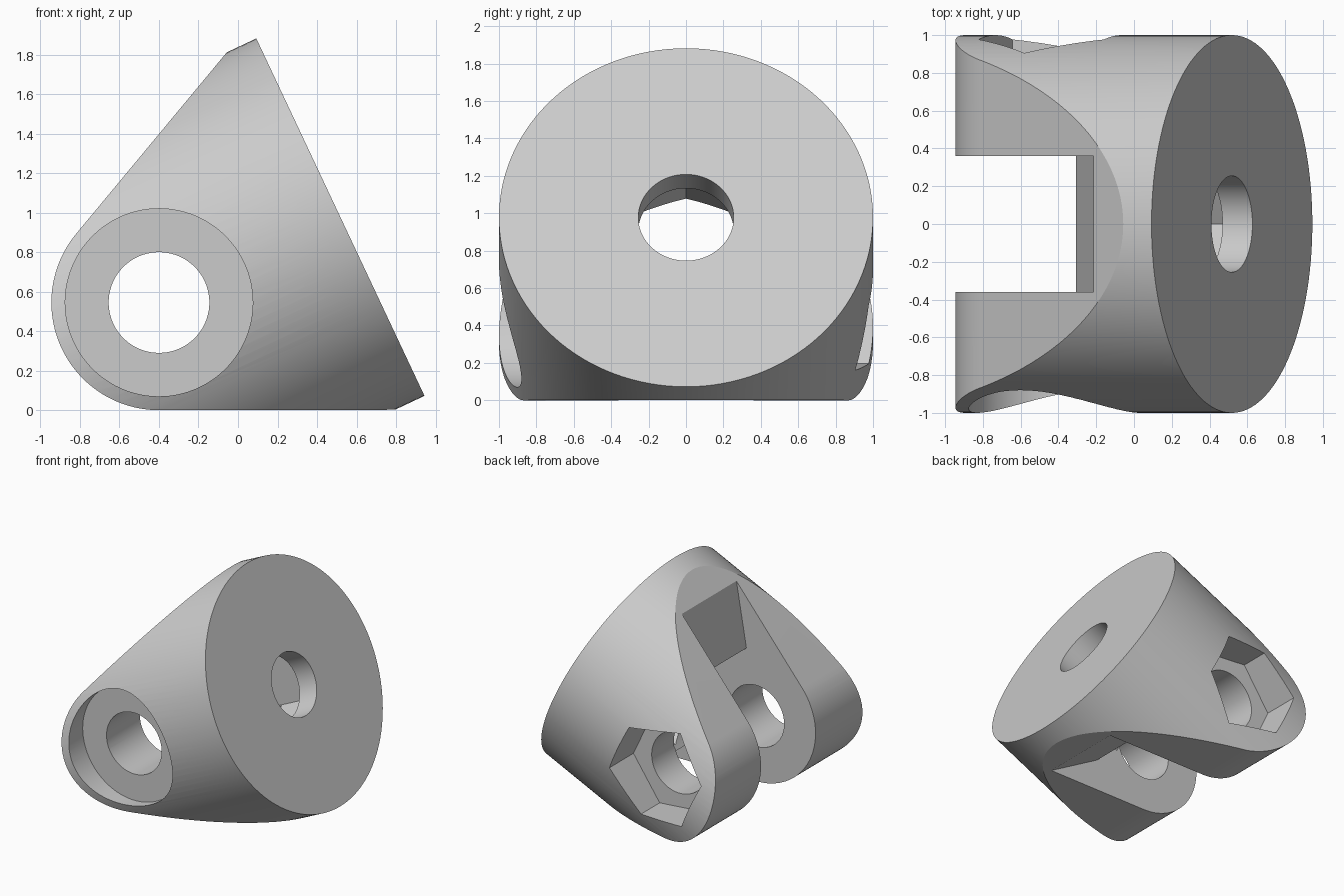
import bpy
import bmesh
from math import sin, cos, pi, radians, acos, atan2, hypot
from mathutils import Matrix

cube = bpy.data.objects.get("Cube")
if cube:
    bpy.data.objects.remove(cube, do_unlink=True)

# Main sizes, in a frame centred on the pivot with x along the disc axis
TILT = radians(25.2)
FACE, SHOULDER = 1.015, 0.85      # disc front and back distances
BARREL, BORE, HEX = 0.545, 0.255, 0.425
SLOT, SWING = 0.36, radians(55)


def arc(radius, start, end, steps):
    return [(radius * cos(start + (end - start) * i / steps),
             radius * sin(start + (end - start) * i / steps)) for i in range(steps + 1)]


def ring(radius, sides, start=0.0):
    return arc(radius, start, start + 2 * pi, sides)[:-1]


def prism(name, points, low, high, axis):
    """Extrude an outline along the x or y axis."""
    bm = bmesh.new()

    def place(p, h):
        return (h, p[0], p[1]) if axis == "x" else (p[0], h, p[1])

    bottom = bm.faces.new([bm.verts.new(place(p, low)) for p in points])
    top = bmesh.ops.extrude_face_region(bm, geom=[bottom])["geom"]
    for v in top:
        if isinstance(v, bmesh.types.BMVert):
            setattr(v.co, axis, high)
    bmesh.ops.recalc_face_normals(bm, faces=bm.faces)
    mesh = bpy.data.meshes.new(name)
    bm.to_mesh(mesh)
    bm.free()
    obj = bpy.data.objects.new(name, mesh)
    bpy.context.collection.objects.link(obj)
    return obj


def combine(target, tool, operation="DIFFERENCE"):
    tool.hide_render = True
    mod = target.modifiers.new("cut", "BOOLEAN")
    mod.operation = operation
    mod.solver = "EXACT"
    mod.object = tool
    bpy.context.view_layer.objects.active = target
    bpy.ops.object.modifier_apply(modifier=mod.name)
    bpy.data.objects.remove(tool, do_unlink=True)


# Round body, trimmed by a side profile that tapers to the pivot barrel
body = prism("pivot_bracket", ring(1.0, 128), -1.5, FACE, "x")
touch = atan2(1, SHOULDER) + acos(BARREL / hypot(1, SHOULDER))
profile = arc(BARREL, touch, 2 * pi - touch, 48)
tx, tz = profile[0]
ex, ez = SHOULDER + (SHOULDER - tx) * 0.5, 1 + (1 - tz) * 0.5
profile += [(ex, -ez), (3, -ez), (3, ez), (ex, ez)]
combine(body, prism("profile", profile, -2, 2, "y"), "INTERSECT")

# Slot between the two arms, with swing clearance and a rounded inner end
sx, sz = 3 * cos(SWING), 3 * sin(SWING)
slot = arc(0.55, -SWING, SWING, 40) + [(sx, sz), (-3, sz), (-3, -sz), (sx, -sz)]
combine(body, prism("slot", slot, -SLOT, SLOT, "y"))

# Axial bore with a hexagonal pocket behind the disc
combine(body, prism("axial_bore", ring(BORE, 64), 0.2, 1.5, "x"))
combine(body, prism("axial_pocket", ring(HEX, 6, pi / 2), 0.2, FACE - 0.175, "x"))

# Pivot bore, round counterbore in front, hexagonal pocket at the back
combine(body, prism("pivot_bore", ring(BORE, 64), -1.5, 1.5, "y"))
combine(body, prism("counterbore", ring(0.475, 96), -1.5, -0.8, "y"))
combine(body, prism("nut_pocket", ring(HEX, 6, pi / 2), 0.66, 1.5, "y"))

# Tilt the part and stand it on the ground
body.data.transform(Matrix.Translation((-0.4, 0, BARREL)) @ Matrix.Rotation(-TILT, 4, "Y"))

# Plain grey plastic
grey = bpy.data.materials.new("light_grey")
grey.use_nodes = True
colour = (0.6, 0.6, 0.6, 1)
grey.diffuse_color = colour
grey.node_tree.nodes["Principled BSDF"].inputs["Base Color"].default_value = colour
body.data.materials.clear()
body.data.materials.append(grey)

bpy.ops.object.select_all(action="DESELECT")
body.select_set(True)
bpy.context.view_layer.objects.active = body
bpy.ops.object.shade_smooth_by_angle(angle=radians(20))
